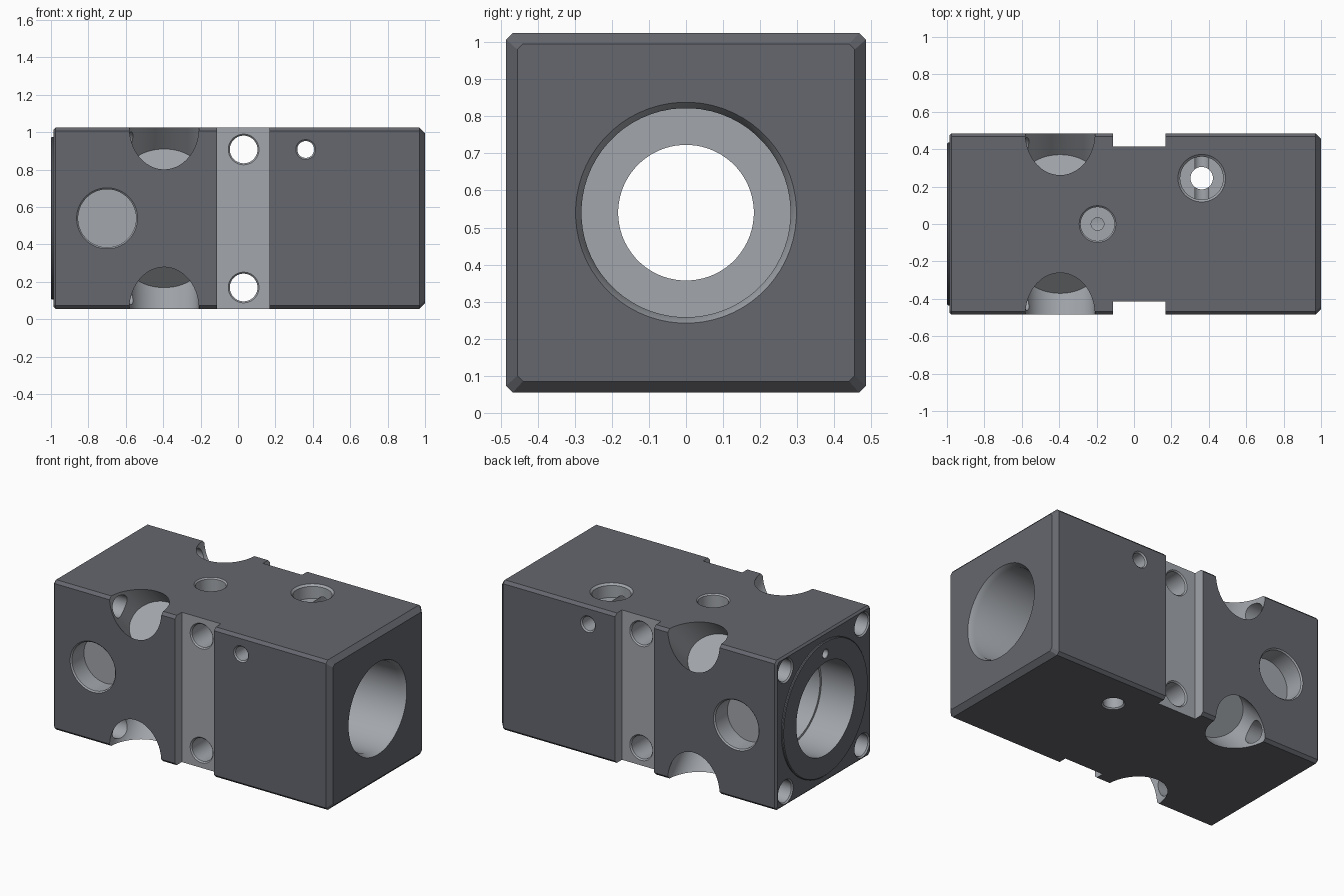
import bpy, bmesh, math
from mathutils import Vector, Matrix

if "Cube" in bpy.data.objects:
    bpy.data.objects.remove(bpy.data.objects["Cube"])

ZC, H = 0.54, 0.485          # axis height and half size of the square section


def material(name, col):
    m = bpy.data.materials.new(name)
    m.diffuse_color = (*col, 1)
    m.use_nodes = True
    m.node_tree.nodes["Principled BSDF"].inputs["Base Color"].default_value = m.diffuse_color
    return m


DARK = material("dark_coating", (0.13, 0.135, 0.155))
LIGHT = material("machined_metal", (0.36, 0.38, 0.41))


def loft(name, rings, mat):
    """Closed solid through a list of equally sized point rings."""
    bm = bmesh.new()
    vs = [[bm.verts.new(p) for p in ring] for ring in rings]
    n = len(vs[0])
    for a, b in zip(vs, vs[1:]):
        for i in range(n):
            j = (i + 1) % n
            bm.faces.new((a[i], a[j], b[j], b[i]))
    bm.faces.new(vs[0][::-1])
    bm.faces.new(vs[-1])
    bmesh.ops.recalc_face_normals(bm, faces=bm.faces)
    me = bpy.data.meshes.new(name)
    bm.to_mesh(me)
    bm.free()
    me.materials.append(mat)
    ob = bpy.data.objects.new(name, me)
    bpy.context.collection.objects.link(ob)
    return ob


def lathe(name, origin, direction, profile, mat=LIGHT, squash=1, n=64):
    """Turned solid: profile is (distance along direction, radius)."""
    d = Vector(direction).normalized()
    rot = Vector((0, 0, 1)).rotation_difference(d).to_matrix().to_4x4()
    m = Matrix.Translation(origin) @ rot
    ang = [2 * math.pi * (i + 0.5) / n for i in range(n)]
    return loft(name, [[m @ Vector((r * math.cos(a), squash * r * math.sin(a), t))
                        for a in ang] for t, r in profile], mat)


def combine(target, tool, op='DIFFERENCE'):
    mod = target.modifiers.new(tool.name, 'BOOLEAN')
    mod.operation, mod.solver, mod.object = op, 'EXACT', tool
    mod.material_mode = 'TRANSFER'
    tool.hide_render = True
    bpy.context.view_layer.objects.active = target
    bpy.ops.object.modifier_apply(modifier=mod.name)
    bpy.data.objects.remove(tool)


def hole(mouth, direction, r, depth, c=0.008):
    """Drill a hole with a small chamfer at the mouth."""
    combine(block, lathe("drill", mouth, direction,
                         [(-depth, r), (-c, r), (0.05, r + c + 0.05)]))


def section(x, h, c):
    """Square section with chamfered corners."""
    k = h - c
    pts = [(-k, -h), (k, -h), (h, -k), (h, k), (k, h), (-k, h), (-h, k), (-h, -k)]
    return [(x, y, ZC + z) for y, z in pts]


# Chamfered block with a round locating boss on the left end
block = loft("nut_housing_block", [section(-0.987, H - 0.012, 0.015), section(-0.975, H, 0.018),
                                   section(0.97, H, 0.018), section(1.0, H - 0.03, 0.015)], DARK)
combine(block, lathe("boss", (-0.95, 0, ZC), (-1, 0, 0),
                     [(0, 0.435), (0.045, 0.435), (0.05, 0.43)], DARK), 'UNION')

# Stepped central bore
combine(block, lathe("bore", (0, 0, ZC), (1, 0, 0), [
    (-1.1, 0.30), (-0.76, 0.30), (-0.76, 0.285), (-0.28, 0.285), (-0.28, 0.183),
    (-0.12, 0.183), (-0.12, 0.282), (0.965, 0.282), (1.0, 0.298), (1.1, 0.35)]))

for sy in (-1, 1):
    # Vertical side groove
    y0, y1 = sy * 0.415, sy * 0.6
    combine(block, loft("groove", [[(-0.112, y0, z), (0.168, y0, z), (0.168, y1, z), (-0.112, y1, z)]
                                   for z in (-0.2, 1.3)], LIGHT))
    # Blind side pocket
    hole((-0.70, sy * H, ZC), (0, sy, 0), 0.155, 0.13)
    for sz in (-1, 1):
        # Diagonal corner recess with flat floor
        corner = (-0.395, sy * H, ZC + sz * H)
        combine(block, lathe("recess", corner, (0, sy, sz),
                             [(-0.32, 0.186), (0.3, 0.186)], squash=0.85))
        # Bolt hole from the end face into the recess
        hole((-0.987, sy * 0.392, ZC + sz * 0.392), (-1, 0, 0), 0.07, 0.5)


def through(a, b, r, c=0.008):
    """Straight through hole chamfered at both mouths."""
    a, b = Vector(a), Vector(b)
    L = (b - a).length
    combine(block, lathe("through", a, b - a, [
        (-0.05, r + c + 0.05), (c, r), (L - c, r), (L + 0.05, r + c + 0.05)]))


# Cross holes: groove bolts, small pin, and vertical bolt with counterbore
for z in (0.17, 0.908):
    through((0.03, -0.415, z), (0.03, 0.415, z), 0.074)
through((0.362, -H, 0.908), (0.362, H, 0.908), 0.045)
through((0.362, 0.245, ZC - H), (0.362, 0.245, ZC + H), 0.06)
hole((0.362, 0.245, ZC + H), (0, 0, 1), 0.115, 0.09, 0.012)

# Oil port on top and small port in the boss
hole((-0.195, 0, ZC + H), (0, 0, 1), 0.09, 0.15)
hole((-0.195, 0, ZC + H), (0, 0, 1), 0.034, 0.40, 0.001)
hole((-1.0, 0, ZC + 0.355), (-1, 0, 0), 0.028, 0.25, 0.002)

# Smooth shading with crisp edges
bpy.ops.object.select_all(action='DESELECT')
block.select_set(True)
bpy.context.view_layer.objects.active = block
bpy.ops.object.shade_smooth_by_angle(angle=math.radians(25))
